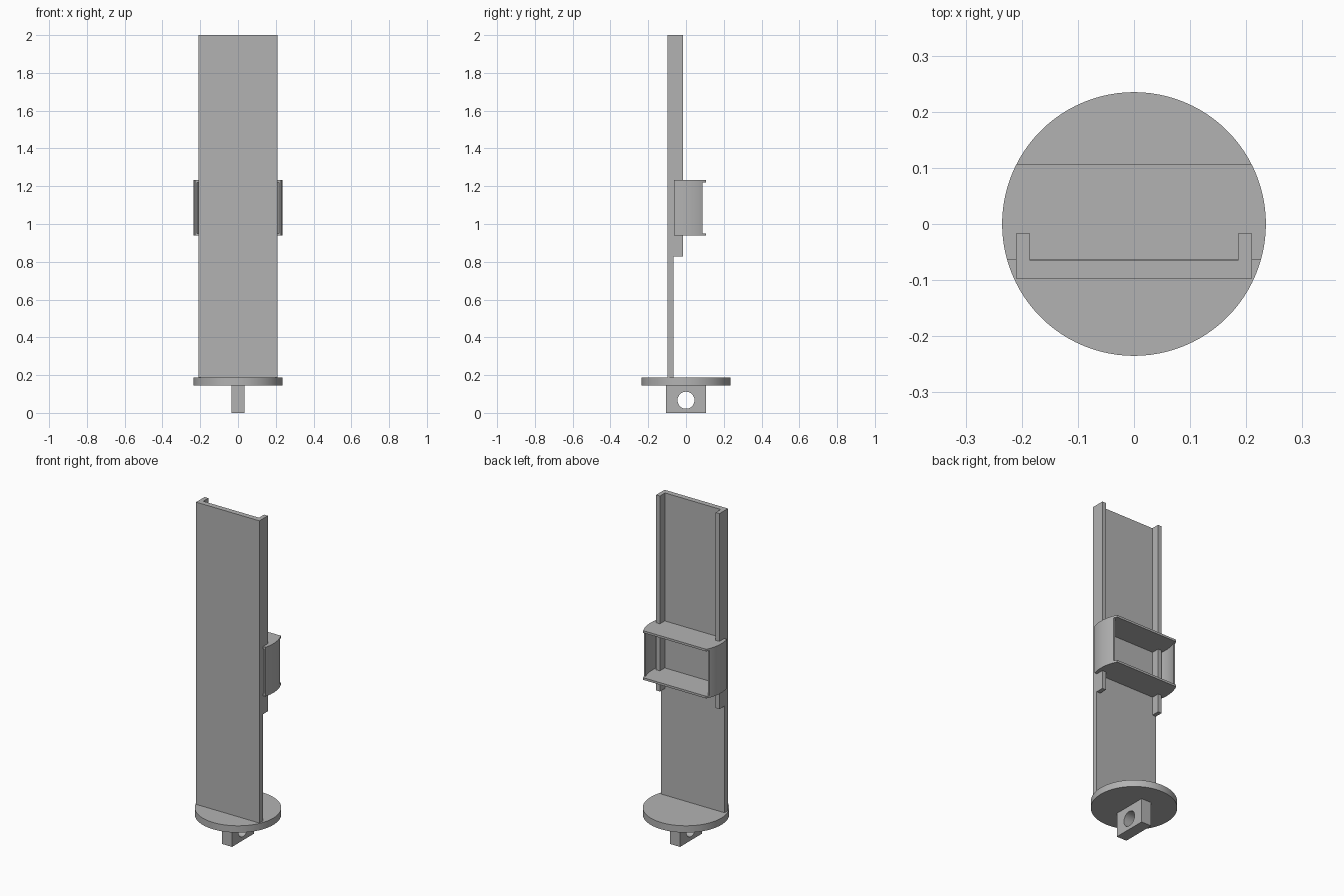
import bpy, bmesh
from math import asin, pi, cos, sin

cube = bpy.data.objects.get("Cube")
if cube:
    bpy.data.objects.remove(cube, do_unlink=True)

grey = bpy.data.materials.new("plain grey")
grey.use_nodes = True
colour = (0.45, 0.45, 0.45, 1)
grey.diffuse_color = colour
grey.node_tree.nodes["Principled BSDF"].inputs["Base Color"].default_value = colour

R = 0.235                       # shared radius of base disc and bracket
BACK, FRONT, WALL_END = 0.107, -0.063, 0.087
LOW, HIGH, SHEET = 0.938, 1.233, 0.013


def prism(name, outline, z0, z1, smooth=False):
    """Extrude a flat xy outline from z0 to z1."""
    bm = bmesh.new()
    face = bm.faces.new([bm.verts.new((x, y, z0)) for x, y in outline])
    top = bmesh.ops.extrude_face_region(bm, geom=[face])["geom"]
    verts = [v for v in top if isinstance(v, bmesh.types.BMVert)]
    bmesh.ops.translate(bm, verts=verts, vec=(0, 0, z1 - z0))
    bmesh.ops.recalc_face_normals(bm, faces=bm.faces)
    mesh = bpy.data.meshes.new(name)
    bm.to_mesh(mesh)
    bm.free()
    mesh.materials.append(grey)
    obj = bpy.data.objects.new(name, mesh)
    bpy.context.collection.objects.link(obj)
    if smooth:
        bpy.ops.object.select_all(action="DESELECT")
        obj.select_set(True)
        bpy.context.view_layer.objects.active = obj
        bpy.ops.object.shade_smooth_by_angle()
    return obj


def rect(x0, x1, y0, y1):
    return [(x0, y0), (x1, y0), (x1, y1), (x0, y1)]


def arc(radius, y0, y1, side=1, steps=24):
    """Points on a circle about the z axis, from y0 to y1 on one side."""
    a, b = asin(y0 / radius), asin(y1 / radius)
    angles = [a + (b - a) * i / steps for i in range(steps + 1)]
    return [(side * radius * cos(t), radius * sin(t)) for t in angles]


# Round base
circle = [(R * cos(2 * pi * i / 96), R * sin(2 * pi * i / 96)) for i in range(96)]
prism("base_disc", circle, 0.146, 0.187, True)

# Mounting lug with a cross hole
lug = prism("mounting_lug", rect(-0.034, 0.034, -0.105, 0.105), 0, 0.146)
bpy.ops.mesh.primitive_cylinder_add(vertices=48, radius=0.045, depth=0.2,
                                    location=(0, 0, 0.067), rotation=(0, pi / 2, 0))
cutter = bpy.context.object
cutter.name = "lug_hole_cutter"
cutter.hide_render = True
cutter.data.materials.append(grey)
cut = lug.modifiers.new("hole", "BOOLEAN")
cut.operation, cut.object, cut.solver = "DIFFERENCE", cutter, "EXACT"
bpy.ops.object.select_all(action="DESELECT")
lug.select_set(True)
bpy.context.view_layer.objects.active = lug
bpy.ops.object.modifier_apply(modifier="hole")
bpy.data.objects.remove(cutter, do_unlink=True)
bpy.ops.object.shade_smooth_by_angle()

# Tall panel and its edge rails
prism("panel", rect(-0.21, 0.21, -0.097, -0.065), 0.187, 2)
for side, label in ((1, "left"), (-1, "right")):
    prism(label + "_rail", rect(side * 0.185, side * 0.21, -0.065, -0.017), 0.827, 2)
    # Curved bracket wall
    wall = arc(R, FRONT, WALL_END, side) + arc(R - 0.01, FRONT, WALL_END, side)[::-1]
    prism(label + "_bracket_wall", wall, LOW + SHEET, HIGH - SHEET, True)

# Bracket shelves
shelf = arc(R, FRONT, BACK) + arc(R, FRONT, BACK, -1)[::-1]
prism("bracket_bottom", shelf, LOW, LOW + SHEET, True)
prism("bracket_top", shelf, HIGH - SHEET, HIGH, True)
